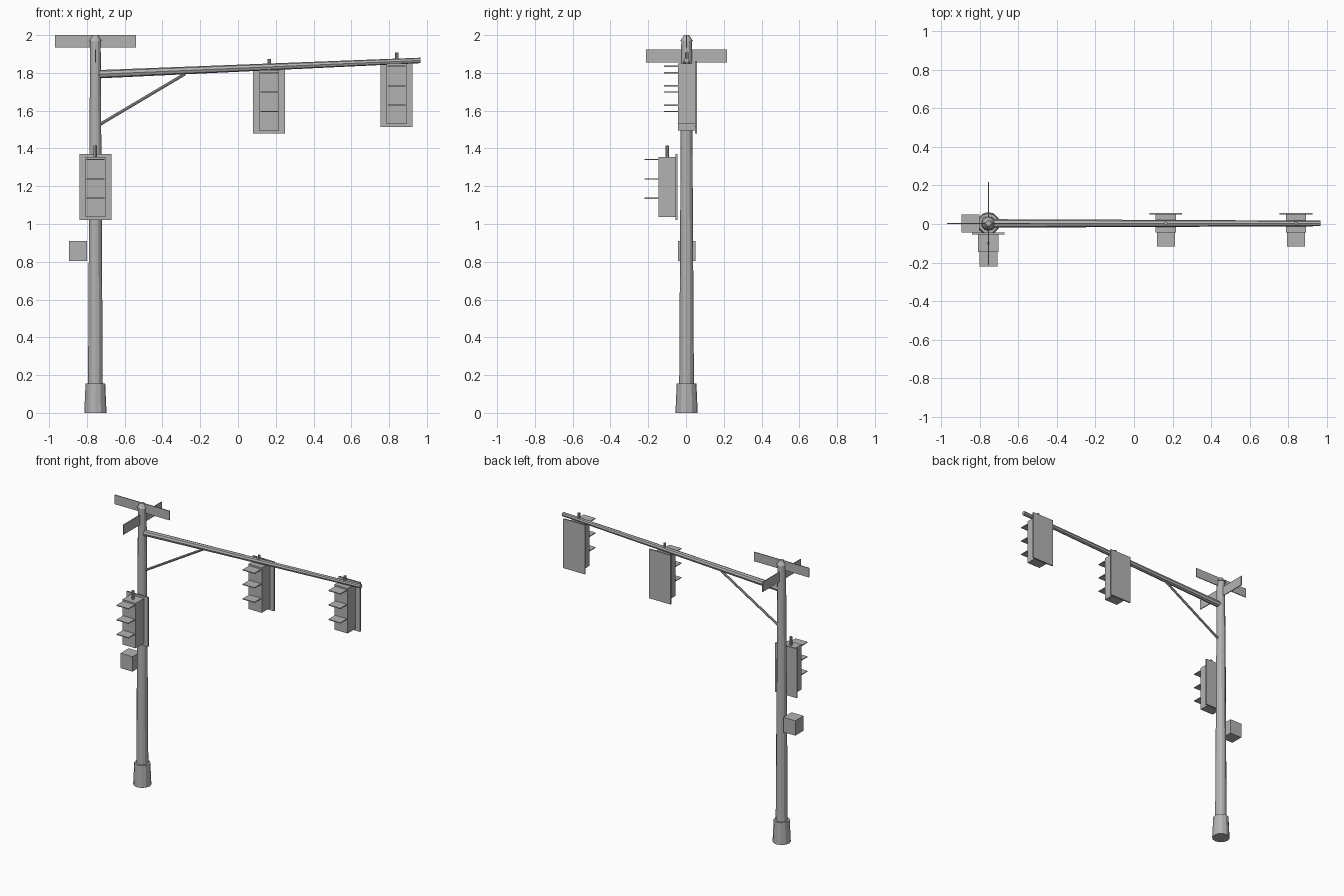
import bpy
from mathutils import Vector

cube = bpy.data.objects.get("Cube")
if cube:
    bpy.data.objects.remove(cube, do_unlink=True)

GREY = (0.45, 0.45, 0.45, 1)
grey = bpy.data.materials.new("plain grey")
grey.diffuse_color = GREY
grey.use_nodes = True
grey.node_tree.nodes["Principled BSDF"].inputs["Base Color"].default_value = GREY

POLE_X, POLE_Y = -0.755, 0.003


def finish(name):
    obj = bpy.context.object
    obj.name = name
    obj.data.materials.append(grey)
    return obj


def box(name, centre, size):
    bpy.ops.mesh.primitive_cube_add(size=1, location=centre)
    bpy.context.object.scale = size
    bpy.ops.object.transform_apply(location=False, rotation=False, scale=True)
    return finish(name)


def tube(name, start, end, r_start, r_end, sides):
    """Tapered tube between two points."""
    start, end = Vector(start), Vector(end)
    axis = end - start
    bpy.ops.mesh.primitive_cone_add(vertices=sides, radius1=r_start, radius2=r_end,
                                    depth=axis.length, location=(start + end) / 2)
    obj = finish(name)
    obj.rotation_euler = axis.to_track_quat("Z", "Y").to_euler()
    return obj


def upright(name, z0, z1, r0, r1):
    return tube(name, (POLE_X, POLE_Y, z0), (POLE_X, POLE_Y, z1), r0, r1, 12)


def signal(name, x, y, z):
    """Signal head facing the front; z is the bottom of its back plate."""
    box(name + "_back_plate", (x, y + 0.05, z + 0.175), (0.17, 0.01, 0.35))
    box(name + "_housing", (x, y, z + 0.175), (0.105, 0.092, 0.32))
    for i in range(3):
        box(f"{name}_visor_{i + 1}", (x, y - 0.082, z + 0.115 + i * 0.103),
            (0.094, 0.075, 0.006))
    tube(name + "_hanger", (x, y, z + 0.33), (x, y, z + 0.394), 0.009, 0.009, 8)


# Pole with flared base and cap
upright("pole_base", 0, 0.155, 0.059, 0.052)
upright("pole", 0.155, 1.975, 0.039, 0.028)
upright("pole_cap", 1.97, 2.0, 0.033, 0.014)

# Mast arm and diagonal brace
tube("mast_arm", (-0.737, POLE_Y, 1.793), (0.966, POLE_Y, 1.866), 0.022, 0.0145, 8)
tube("arm_brace", (-0.735, POLE_Y, 1.525), (-0.28, POLE_Y, 1.795), 0.008, 0.008, 8)

# Crossed street sign blades
box("sign_along_arm", (POLE_X, POLE_Y, 1.967), (0.43, 0.006, 0.066))
box("sign_across_arm", (POLE_X, POLE_Y, 1.89), (0.006, 0.43, 0.07))

# Signal heads
signal("pole_signal", POLE_X, -0.1, 1.021)
signal("middle_signal", 0.165, POLE_Y, 1.48)
signal("end_signal", 0.84, POLE_Y, 1.514)

# Control box beside the pole
box("control_box", (-0.847, POLE_Y, 0.858), (0.094, 0.092, 0.106))
